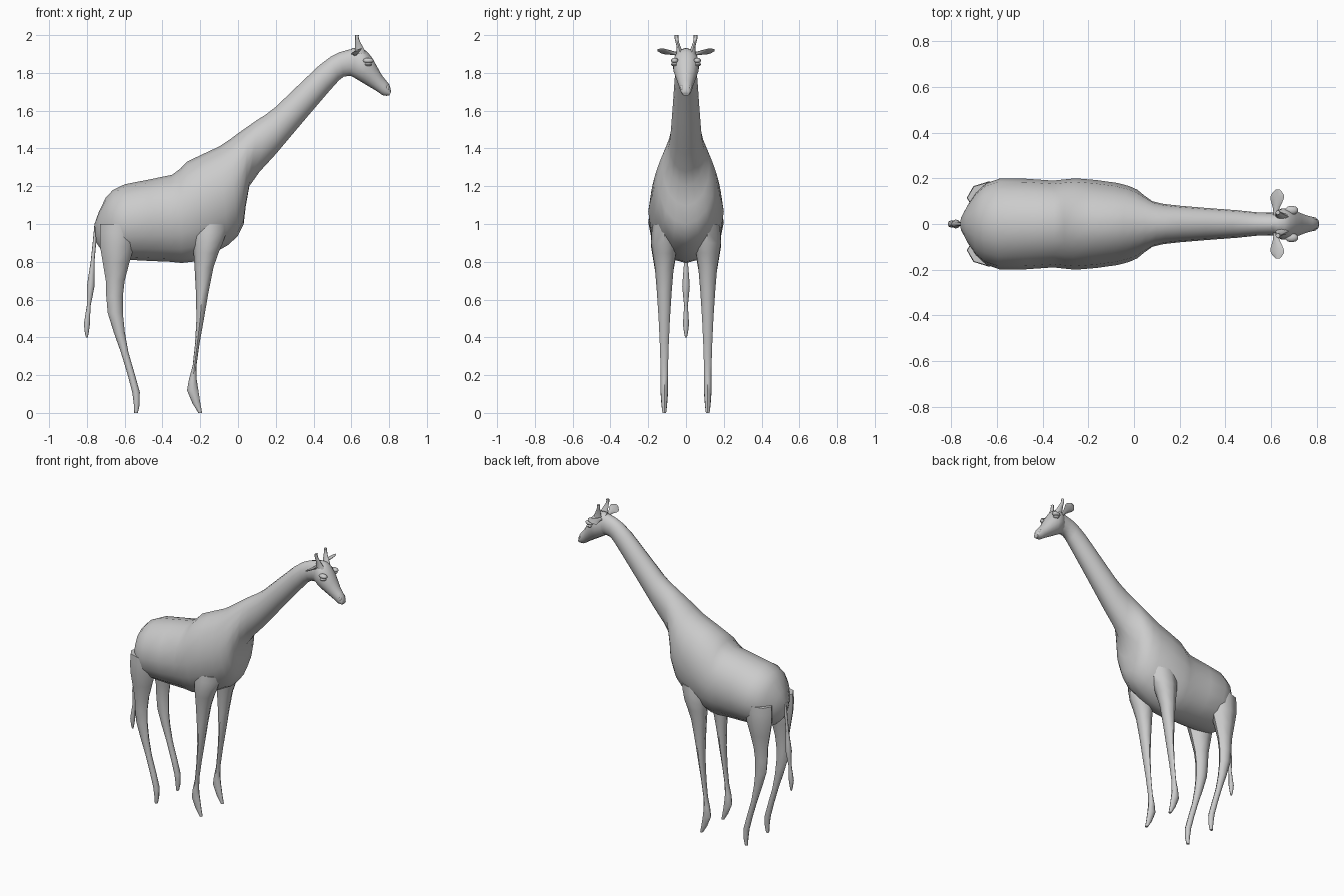
import bpy, bmesh
from math import cos, sin, pi, radians
from mathutils import Vector, Matrix

cube = bpy.data.objects.get("Cube")
if cube:
    bpy.data.objects.remove(cube, do_unlink=True)

grey = bpy.data.materials.new("plain grey")
grey.use_nodes = True
grey.diffuse_color = (.6, .6, .6, 1)
grey.node_tree.nodes["Principled BSDF"].inputs["Base Color"].default_value = grey.diffuse_color


def finish(name, bm):
    """Turn the mesh into a grey object that is smooth except at sharp edges."""
    bmesh.ops.recalc_face_normals(bm, faces=bm.faces)
    mesh = bpy.data.meshes.new(name)
    bm.to_mesh(mesh)
    bm.free()
    mesh.materials.append(grey)
    obj = bpy.data.objects.new(name, mesh)
    bpy.context.collection.objects.link(obj)
    bpy.ops.object.select_all(action='DESELECT')
    obj.select_set(True)
    bpy.context.view_layer.objects.active = obj
    bpy.ops.object.shade_smooth_by_angle(angle=radians(50))


def refine(rings):
    """Add a flowing in-between ring to every gap between the key rings."""
    last = len(rings) - 1
    result = [rings[0]]
    for i in range(last):
        before, start = rings[max(i - 1, 0)], rings[i]
        end, after = rings[i + 1], rings[min(i + 2, last)]
        middle = [(b + c) / 2 + (b + c - a - d) / 16
                  for a, b, c, d in zip(before, start, end, after)]
        result += [middle, end]
    return result


def loft(name, rings, sides):
    """Skin elliptical rings, each a centre and two half axes."""
    bm = bmesh.new()
    loops = []
    for centre, u, v in refine(rings):
        angles = [2 * pi * i / sides for i in range(sides)]
        loops.append([bm.verts.new(centre + u * cos(a) + v * sin(a)) for a in angles])
    for lower, upper in zip(loops, loops[1:]):
        for i in range(sides):
            j = (i + 1) % sides
            bm.faces.new((lower[i], lower[j], upper[j], upper[i]))
    bm.faces.new(loops[0])
    bm.faces.new(loops[-1])
    finish(name, bm)


def upright(top_x, top_z, low_x, low_z, half_width):
    """Ring spanning a point on the back and a point on the belly."""
    top, low = Vector((top_x, 0, top_z)), Vector((low_x, 0, low_z))
    return (top + low) / 2, (top - low) / 2, Vector((0, half_width, 0))


def level(x, y, z, half_length, half_width):
    """Horizontal ring around a point."""
    return Vector((x, y, z)), Vector((half_length, 0, 0)), Vector((0, half_width, 0))


def pair(name, rings):
    """Loft a left part and its mirrored right twin."""
    for side, sign in (("left_", 1), ("right_", -1)):
        flip = Vector((1, sign, 1))
        loft(side + name, [[part * flip for part in ring] for ring in rings], 8)


def blob_pair(name, place, size):
    """Small ellipsoid on each side of the head."""
    for side, sign in (("left_", 1), ("right_", -1)):
        bm = bmesh.new()
        bmesh.ops.create_uvsphere(bm, u_segments=10, v_segments=6, radius=1,
                                  matrix=Matrix.Diagonal((*size, 1)))
        bmesh.ops.translate(bm, vec=Vector(place) * Vector((1, sign, 1)), verts=bm.verts)
        finish(side + name, bm)


# Torso rising into the neck
loft("body_and_neck", [upright(*ring) for ring in (
    (-.76, 1, -.75, .9, .03),
    (-.7, 1.14, -.68, .82, .14),
    (-.6, 1.21, -.57, .81, .2),
    (-.35, 1.26, -.36, .8, .19),
    (-.27, 1.33, -.24, .8, .2),
    (-.1, 1.41, -.05, .89, .18),
    (0, 1.48, .03, 1, .15),
    (.1, 1.55, .06, 1.2, .1),
    (.2, 1.62, .2, 1.37, .08),
    (.43, 1.84, .48, 1.7, .06),
    (.54, 1.91, .56, 1.78, .05),
    (.63, 1.93, .61, 1.78, .05))], 16)

# Head tapering to the muzzle
loft("head", [upright(*ring) for ring in (
    (.6, 1.93, .59, 1.79, .04),
    (.66, 1.93, .64, 1.76, .07),
    (.71, 1.88, .69, 1.73, .06),
    (.76, 1.79, .74, 1.7, .04),
    (.8, 1.74, .77, 1.68, .03),
    (.81, 1.7, .8, 1.68, .02))], 14)

# Horns spreading outwards
pair("horn", [level(*ring) for ring in (
    (.65, .03, 1.9, .03, .02),
    (.64, .04, 1.94, .02, .01),
    (.63, .05, 1.98, .01, .01),
    (.63, .05, 2, .01, .01))])

# Leaf-shaped ears, broadest towards the tip
ear_root, ear_tip = Vector((.62, .04, 1.9)), Vector((.63, .15, 1.92))
ear_rings = []
for step in range(6):
    t = step / 5
    breadth = .01 + .02 * sin(pi * t * t)
    thickness = .01 - .007 * t
    ear_rings.append((ear_root.lerp(ear_tip, t), Vector((breadth, 0, breadth / 2)),
                      Vector((-thickness / 2, 0, thickness))))
pair("ear", ear_rings)

# Face details
blob_pair("brow", (.69, .06, 1.865), (.03, .02, .015))
blob_pair("eye", (.69, .06, 1.845), (.02, .02, .01))
blob_pair("nostril", (.79, .02, 1.72), (.01, .01, .015))

# Front legs with pointed hooves
leg_y = .115
pair("front_leg", [level(x, leg_y, z, length, width) for x, z, length, width in (
    (-.15, 1, .1, .06),
    (-.16, .9, .08, .07),
    (-.18, .77, .05, .05),
    (-.2, .5, .02, .03),
    (-.23, .25, .01, .02),
    (-.24, .12, .03, .02),
    (-.2, 0, .01, .01))])

# Hind legs with heavy thighs
pair("hind_leg", [level(x, leg_y, z, length, width) for x, z, length, width in (
    (-.63, 1, .1, .07),
    (-.64, .88, .09, .07),
    (-.65, .7, .05, .04),
    (-.65, .53, .04, .03),
    (-.6, .32, .02, .02),
    (-.54, .11, .02, .02),
    (-.54, 0, .01, .01))])

# Thin tail with a two-part tuft
loft("tail", [level(x, 0, z, radius, radius) for x, z, radius in (
    (-.75, 1, .01),
    (-.77, .8, .01),
    (-.78, .67, .02),
    (-.79, .57, .01),
    (-.8, .47, .016),
    (-.8, .4, .005))], 8)
